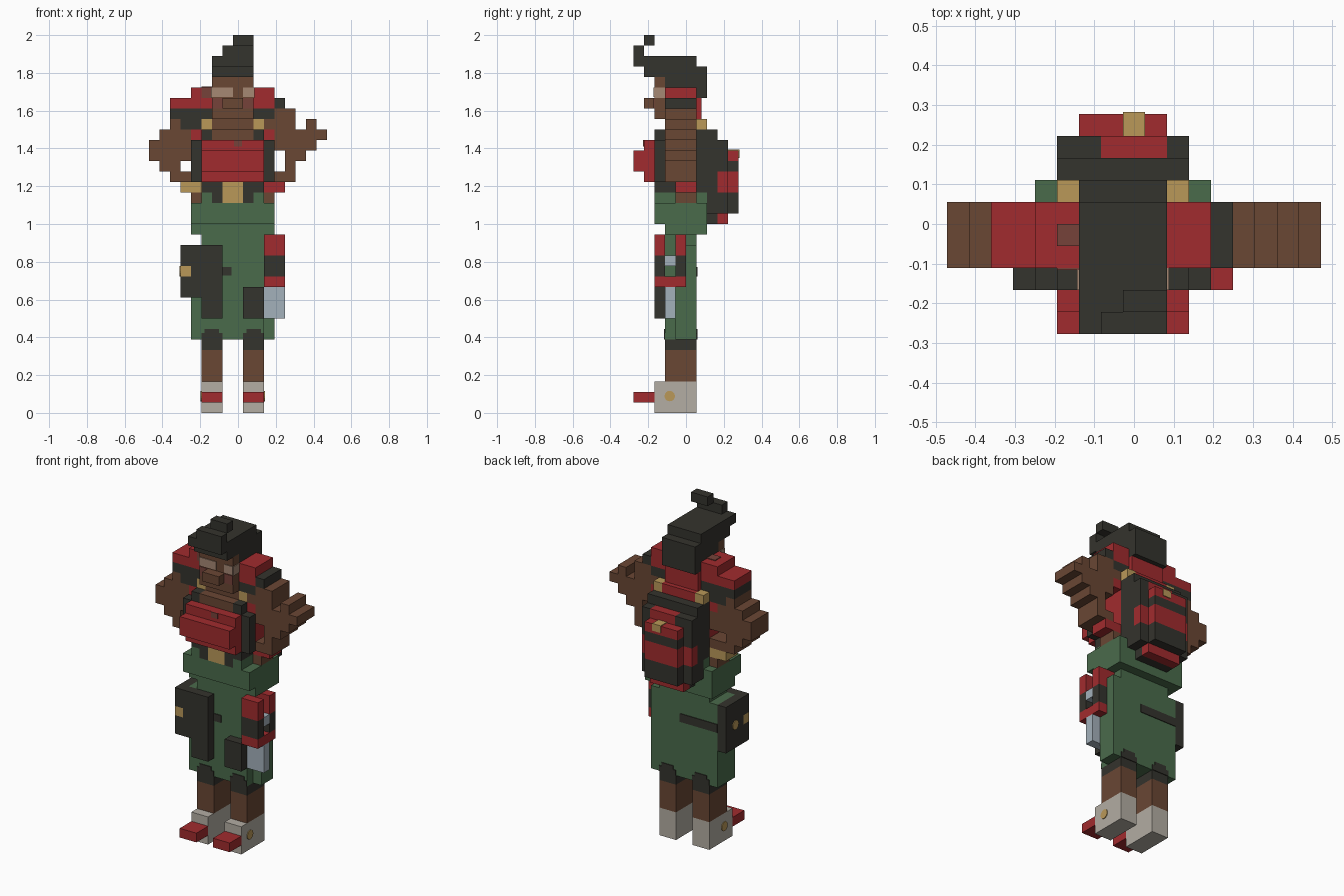
import bpy, bmesh, math
from mathutils import Matrix, Vector

cube = bpy.data.objects.get("Cube")
if cube:
    bpy.data.objects.remove(cube, do_unlink=True)

U = 2 / 36          # size of one block
EPS = 0.08          # plate thickness in blocks


def material(name, rgb):
    lin = [((c / 255 + 0.055) / 1.055) ** 2.4 for c in rgb] + [1]
    m = bpy.data.materials.new(name)
    m.use_nodes = True
    m.diffuse_color = lin
    m.node_tree.nodes["Principled BSDF"].inputs["Base Color"].default_value = lin
    return m


DARK = material("charcoal", (52, 51, 45))
BROWN = material("brown skin", (106, 71, 52))
RED = material("red", (161, 43, 46))
GREEN = material("green", (74, 107, 75))
GREY = material("pale grey", (179, 173, 163))
STEEL = material("steel", (164, 177, 187))
GOLD = material("gold", (186, 153, 89))
TAN = material("tan", (166, 136, 116))
ROSE = material("rose brown", (118, 66, 58))


def part(name, mat, *boxes):
    """Boxes are block ranges: x0, x1, y0, y1, z0, z1."""
    bm = bmesh.new()
    for x0, x1, y0, y1, z0, z1 in boxes:
        size = Vector((x1 - x0, y1 - y0, z1 - z0)) * U
        mid = Vector(((x0 + x1) / 2 - 8.5, (y0 + y1) / 2 - 5, (z0 + z1) / 2)) * U
        bmesh.ops.create_cube(bm, size=1, matrix=Matrix.Translation(mid) @ Matrix.Diagonal((*size, 1)))
    return finish(name, mat, bm)


def finish(name, mat, bm):
    me = bpy.data.meshes.new(name)
    bm.to_mesh(me)
    bm.free()
    me.materials.append(mat)
    ob = bpy.data.objects.new(name, me)
    bpy.context.collection.objects.link(ob)
    return ob


def stud(name, x, y, z, r=0.5):
    """Thin gold disc facing sideways."""
    bm = bmesh.new()
    mat = Matrix.Translation(Vector((x - 8.5, y - 5, z)) * U) @ Matrix.Rotation(math.pi / 2, 4, 'Y')
    bmesh.ops.create_cone(bm, cap_ends=True, segments=16, radius1=r * U, radius2=r * U,
                          depth=2 * EPS * U, matrix=mat)
    return finish(name, GOLD, bm)


# Legs and shoes
for side, x in (("right", 5), ("left", 9)):
    part(side + "_shoe", GREY, (x, x + 2, 2, 6, 0, 2), (x, x + 2, 2, 6, 2, 3))
    part(side + "_shoe_toe", RED, (x, x + 2, 0, 2, 1, 2))
    part(side + "_leg", BROWN, (x, x + 2, 3, 6, 3, 6))
    part(side + "_knee_band", DARK, (x, x + 2, 3, 6, 6, 7))
    part(side + "_knee_patch", DARK, (x, x + 2, 3 - EPS, 3, 7, 7.6),
         (x + 0.3, x + 1.7, 3 - EPS, 3, 7.6, 8))
    part(side + "_knee_patch_back", DARK, (x, x + 2, 6, 6 + EPS, 7, 7.6),
         (x + 0.3, x + 1.7, 6, 6 + EPS, 7.6, 8))
    stud(side + "_ankle_stud", 5 if x == 5 else 11, 3.45, 1.6)

# Skirt and hip cloth
part("skirt", GREEN, (5, 11, 3, 6, 7, 18), (4, 5, 3, 6, 7, 16), (11, 12, 4, 6, 7, 16))
part("hip_cloth", GREEN, (4, 12, 2, 6, 18, 20), (4, 12, 3, 7, 17, 18), (4, 12, 6, 7, 18, 20),
     (5, 6, 2, 6, 20, 21), (10, 11, 2, 6, 20, 21), (5, 11, 5, 7, 20, 21))
part("skirt_strap", DARK, (4, 8.5, 6, 6 + EPS, 13, 13.9), (7, 7.9, 3 - EPS, 3, 13.1, 13.9))

# Pouches
part("large_pouch", DARK, (4, 7, 2, 3, 11, 16), (5, 7, 2, 3, 9, 11), (3, 4, 3, 6, 11, 16),
     (3, 4, 2, 3, 11, 13), (3, 4, 2, 3, 14, 16))
part("pouch_clasp", GOLD, (3, 4, 2, 3, 13, 14))
stud("pouch_stud", 3, 4.4, 13.5)
part("small_pouch", DARK, (9, 11, 2, 3, 9, 12))

# Hip blade
part("hilt_end", RED, (11, 13, 2, 3, 15, 17), (11, 13, 4, 5, 15, 17))
part("hilt_grip", DARK, (11, 13, 2, 3, 13, 15), (11, 13, 4, 5, 13, 15))
part("hilt_core", STEEL, (11, 13, 3, 4, 14, 15))
part("blade_guard", RED, (11, 13, 2, 5, 12, 13))
part("blade", STEEL, (11, 13, 3, 4, 9, 12))

# Belt
part("belt", DARK, (6, 10, 2.5, 5, 20, 22), (6, 7, 2, 2.5, 20, 22), (9, 10, 2, 2.5, 20, 22),
     (5, 6, 2, 6, 21, 22), (10, 11, 2, 6, 21, 22))
part("belt_buckle", GOLD, (7, 9, 2, 2.5, 20, 22))

# Torso and chest roll
part("shirt", RED, (5, 11, 3, 6, 22, 27))
part("upper_chest", BROWN, (6, 10, 3, 6, 27, 29), (6, 10, 2, 3, 26, 27))
part("chest_harness", DARK, (4, 12, 2, 3, 22, 26), (5, 6, 2, 3, 26, 27), (10, 11, 2, 3, 26, 27))
part("chest_roll", RED, (5, 11, 1, 2, 22, 26), (5, 11, 0, 1, 23, 25))
part("roll_patch", ROSE, (8.1, 8.9, 1 - EPS, 1, 25.4, 26))
part("collar_back", RED, (6, 10, 6, 7, 27, 28))

# Shoulder pads
part("left_shoulder_pad", RED, (10, 12, 3, 6, 29, 31), (11, 12, 3, 6, 26, 27))
part("left_shoulder_trim", DARK, (12, 13, 3, 6, 29, 30), (10, 12, 3, 6, 28, 29))
part("right_shoulder_pad", RED, (4, 6, 3, 6, 30, 31), (2, 5, 3, 6, 29, 30), (4, 5, 3, 6, 26, 27),
     (5, 6, 3, 6, 29, 30))
part("right_shoulder_trim", DARK, (2, 4, 3, 6, 28, 29), (3, 5, 3, 6, 27, 28), (4, 6, 3, 6, 28, 29))
part("right_shoulder_patch", ROSE, (5, 6, 4, 5, 31, 31 + EPS), (5, 6, 3 - EPS, 3, 30, 31))

# Bent arms
part("left_arm", BROWN, (12, 14, 3, 6, 27, 29), (15, 16, 3, 6, 27, 28), (11, 12, 3, 6, 27, 28),
     (12, 17, 3, 6, 26, 27), (12, 16, 3, 6, 25, 26), (13, 15, 3, 6, 24, 25),
     (13, 14, 3, 6, 23, 24), (12, 14, 3, 6, 22, 23))
part("right_arm", BROWN, (2, 3, 3, 6, 27, 28), (1, 4, 3, 6, 26, 27), (0, 4, 3, 6, 24, 26),
     (4, 5, 3, 6, 24, 26), (1, 3, 3, 6, 23, 24), (2, 5, 3, 6, 22, 23))
part("left_cuff", RED, (11, 13, 4, 6, 21, 22))
part("right_cuff", GOLD, (3, 5, 4, 6, 21, 22))
part("left_hand", BROWN, (11, 12, 4, 6, 20, 21))
part("right_hand", BROWN, (4, 5, 4, 6, 20, 21))

# Head
part("head", BROWN, (6, 10, 3, 6, 29, 31), (6, 10, 2, 3, 28, 32))
part("nose", BROWN, (7, 9, 1, 2, 29, 30))
part("eyes", TAN, (6, 8, 2 - EPS, 2, 30.1, 31), (9, 10, 2 - EPS, 2, 30.1, 31),
     (6 - EPS, 6, 2, 3, 30, 31), (10, 10 + EPS, 2, 3, 30, 31))
part("cheeks", ROSE, (6, 7, 2 - EPS, 2, 29, 30), (9, 10, 2 - EPS, 2, 29, 30))

# Hair with a curled tuft
part("hair", DARK, (6, 10, 3, 6, 31, 32), (6, 10, 1, 6, 32, 34), (6, 10, 6, 7, 30, 33))
part("hair_tuft", DARK, (6, 10, 0, 1, 33, 34), (7, 10, 0, 1, 34, 35), (8, 10, 1, 2, 35, 36))
part("neck_scarf", RED, (6, 10, 6, 6.5, 28, 30))

# Backpack
part("pack_straps", GOLD, (5, 6, 3, 7, 27, 28), (10, 11, 3, 7, 27, 28))
part("pack_body", DARK, (5, 11, 6, 8, 19, 27), (5, 11, 8, 9, 19, 21), (5, 11, 8, 9, 23, 25),
     (5, 7, 8, 9, 25, 26), (10, 11, 8, 9, 25, 26), (6, 10, 7, 8, 18, 19))
part("pack_flap", RED, (7, 10, 8, 9, 25, 26))
part("pack_red_bands", RED, (5, 11, 8, 9, 21, 23), (6, 10, 9, 10, 21, 23), (6, 10, 9, 10, 24, 25))
part("pack_dark_bands", DARK, (6, 10, 9, 10, 23, 24), (6, 10, 9, 10, 19, 21))
part("pack_bottom_roll", RED, (6, 10, 8, 9, 18, 19))
part("pack_buckle", GOLD, (8, 9, 9, 10 + EPS, 24.3, 25 + EPS))
